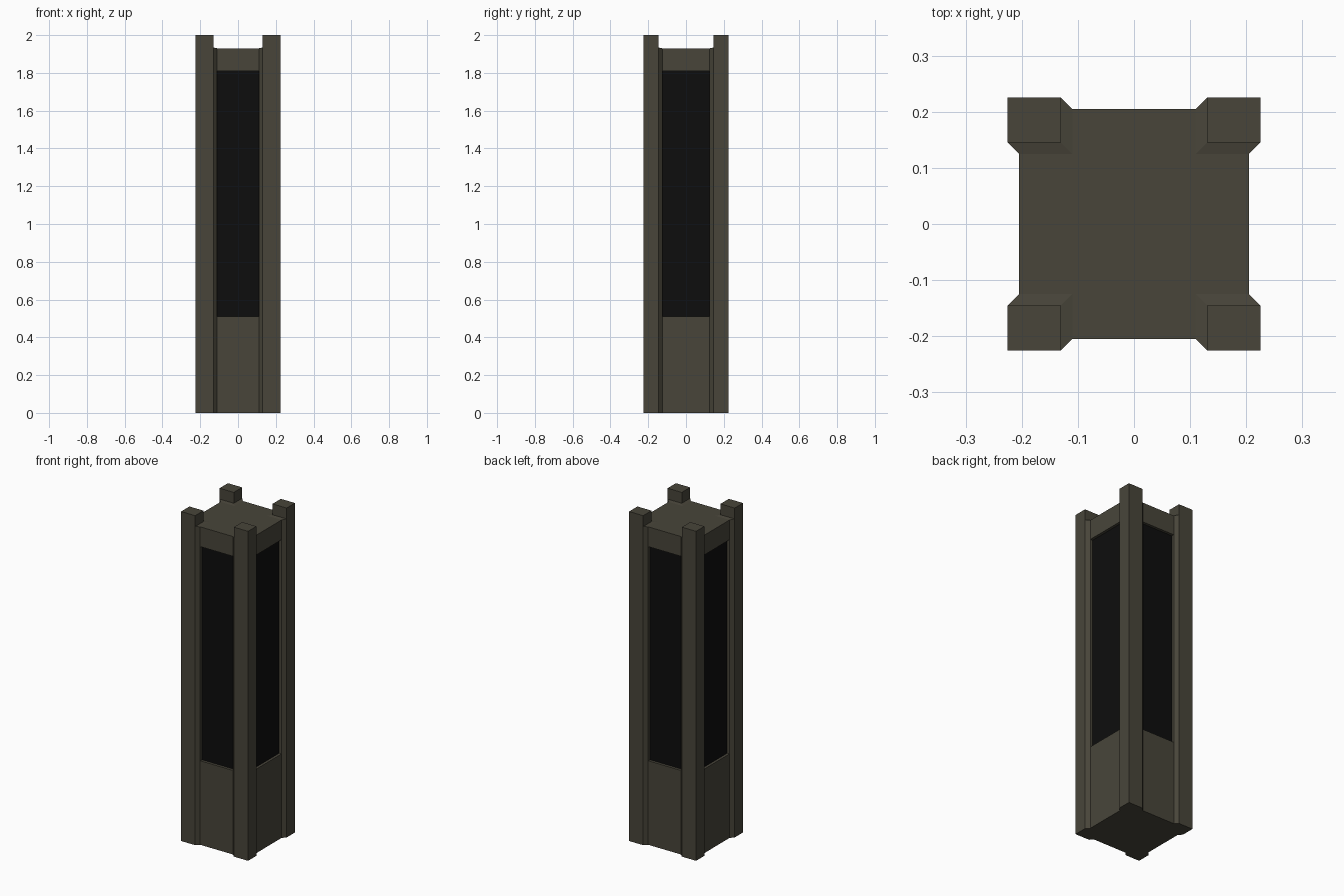
import bpy, bmesh, math
from mathutils import Vector

if "Cube" in bpy.data.objects:
    bpy.data.objects.remove(bpy.data.objects["Cube"])


def material(name, rgb):
    m = bpy.data.materials.new(name)
    m.diffuse_color = (*rgb, 1)
    m.use_nodes = True
    m.node_tree.nodes["Principled BSDF"].inputs["Base Color"].default_value = m.diffuse_color
    return m


def make_object(name, bm, mat):
    me = bpy.data.meshes.new(name)
    bm.to_mesh(me)
    bm.free()
    me.materials.append(mat)
    ob = bpy.data.objects.new(name, me)
    bpy.context.collection.objects.link(ob)
    return ob


METAL = material("dark_bronze", (0.065, 0.0595, 0.042))
GLASS = material("black_glass", (0.004, 0.004, 0.004))

LEVELS = [0, 0.51, 1.81, 1.93]     # base, window sill, window head, roof
TOP, RISE, RECESS = 2.0, 0.004, 0.016

# One corner of the plan: panel edge, chamfer, square post, chamfer, panel edge
CORNER = [(0.205, 0.125), (0.225, 0.145), (0.225, 0.225), (0.13, 0.225), (0.11, 0.205)]
QUADRANTS = [(1, 1), (-1, 1), (-1, -1), (1, -1)]


def plan():
    pts = []
    for sx, sy in QUADRANTS:
        quarter = [(sx * x, sy * y) for x, y in CORNER]
        pts += quarter if sx * sy > 0 else quarter[::-1]
    return pts


# Tower shell: plan rings joined level by level
bm = bmesh.new()
outline = plan()
n = len(outline)
rings = []
for z in LEVELS:
    ring = []
    for i, (x, y) in enumerate(outline):
        on_post = i % 5 in (1, 2, 3)
        lift = RISE if on_post and z == LEVELS[-1] else 0
        ring.append(bm.verts.new((x, y, z + lift)))
    rings.append(ring)
window_faces = []
for lv, (a, b) in enumerate(zip(rings, rings[1:])):
    for i in range(n):
        j = (i + 1) % n
        f = bm.faces.new((a[i], a[j], b[j], b[i]))
        if lv == 1 and i % 5 == 4:
            window_faces.append(f)
bm.faces.new(rings[0][::-1])

# Roof with sloped fillets around each post
roof, post_faces = [], []
for q, (sx, sy) in enumerate(QUADRANTS):
    p = rings[-1][q * 5:q * 5 + 5]
    inner = bm.verts.new((sx * 0.13, sy * 0.145, LEVELS[-1] + RISE))
    foot = bm.verts.new((sx * 0.11, sy * 0.125, LEVELS[-1]))
    bm.faces.new((p[0], p[1], inner, foot))
    bm.faces.new((foot, inner, p[3], p[4]))
    post_faces.append(bm.faces.new((p[1], p[2], p[3], inner)))
    roof += [p[0], foot, p[4]]
bm.faces.new(roof)
bmesh.ops.recalc_face_normals(bm, faces=bm.faces[:])

# Corner posts rise above the roof
for f in bmesh.ops.extrude_discrete_faces(bm, faces=post_faces)["faces"]:
    for v in f.verts:
        v.co.z = TOP

# Window recesses
panes = []
recessed = bmesh.ops.extrude_discrete_faces(bm, faces=window_faces)["faces"]
for f in recessed:
    c = f.calc_center_median()
    inward = -Vector((c.x, c.y, 0)).normalized() * RECESS
    for v in f.verts:
        v.co += inward
bmesh.ops.recalc_face_normals(bm, faces=bm.faces[:])
for f in recessed:
    panes.append([v.co.copy() for v in f.verts])
bmesh.ops.delete(bm, geom=recessed, context='FACES_ONLY')
bmesh.ops.dissolve_limit(bm, angle_limit=math.radians(1), use_dissolve_boundaries=False,
                         verts=bm.verts[:], edges=bm.edges[:], delimit=set())
make_object("tower_frame", bm, METAL)

# Dark window panes
for k, corners in enumerate(panes):
    pb = bmesh.new()
    face = pb.faces.new([pb.verts.new(c) for c in corners])
    face.normal_update()
    c = face.calc_center_median()
    if face.normal.dot(Vector((c.x, c.y, 0))) < 0:
        face.normal_flip()
    make_object(f"window_pane_{k + 1}", pb, GLASS)
